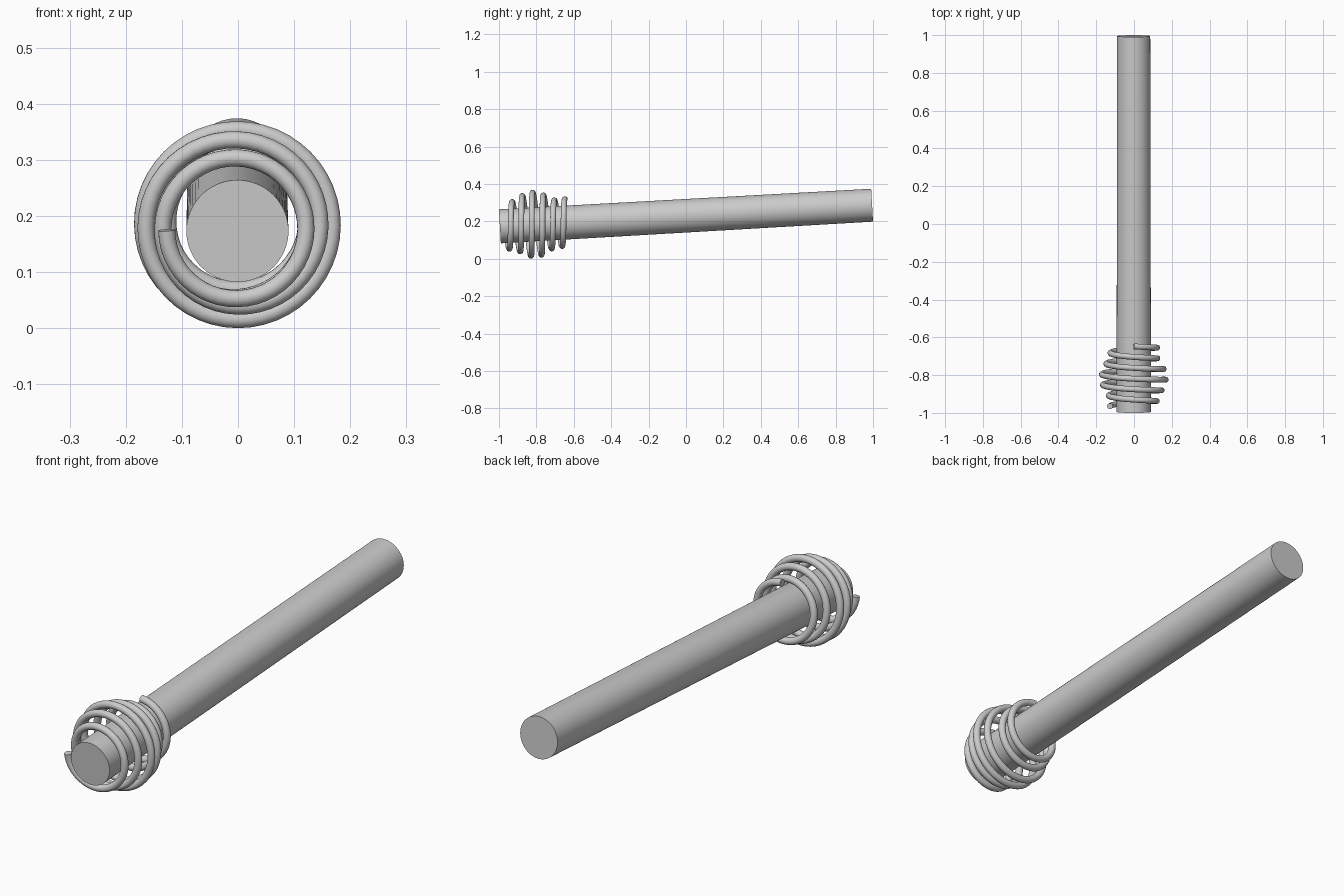
import bpy, math
from mathutils import Vector

if "Cube" in bpy.data.objects:
    bpy.data.objects.remove(bpy.data.objects["Cube"])

FRONT = Vector((-0.001, -0.995, 0.1735))   # rod axis end points
BACK = Vector((-0.002, 0.995, 0.2865))
AXIS = (BACK - FRONT).normalized()
UP = Vector((1, 0, 0)).cross(AXIS)

# Rod: long, slightly tapered, tilted cylinder
bpy.ops.mesh.primitive_cone_add(vertices=64, radius1=0.091, radius2=0.088,
                                depth=(BACK - FRONT).length,
                                location=(FRONT + BACK) / 2,
                                rotation=AXIS.to_track_quat('Z', 'Y').to_euler())
rod = bpy.context.object
rod.name = "rod"
bpy.ops.object.shade_smooth_by_angle(angle=math.radians(40))

# Spring: bulging coil wound round the front end of the rod
RADII = [0.126, 0.122, 0.133, 0.147, 0.163, 0.169, 0.169, 0.158,
         0.145, 0.125, 0.124, 0.124, 0.127]   # one per half turn
TURNS, STEPS = 5.75, 48
Y0, PITCH = -0.965, 0.0565


def radius_at(t):
    i = min(int(t * 2), len(RADII) - 2)
    f = t * 2 - i
    p0, p1 = RADII[max(i - 1, 0)], RADII[i]
    p2, p3 = RADII[i + 1], RADII[min(i + 2, len(RADII) - 1)]
    return 0.5 * (2 * p1 + (p2 - p0) * f + (2 * p0 - 5 * p1 + 4 * p2 - p3) * f ** 2
                  + (3 * p1 - p0 - 3 * p2 + p3) * f ** 3)


curve = bpy.data.curves.new("spring", 'CURVE')
curve.dimensions = '3D'
curve.bevel_depth = 0.0153
curve.bevel_resolution = 6
curve.use_fill_caps = True
spline = curve.splines.new('POLY')
count = int(TURNS * STEPS)
spline.points.add(count)
for k in range(count + 1):
    t = k / STEPS
    a = math.pi + t * math.tau      # left, bottom, right, top
    r = radius_at(t)
    p = (FRONT + AXIS * (Y0 + PITCH * t - FRONT.y)
         + Vector((r * math.cos(a), 0, 0)) + UP * (r * math.sin(a)))
    spline.points[k].co = (*p, 1)
spring = bpy.data.objects.new("spring", curve)
bpy.context.collection.objects.link(spring)

bpy.ops.object.select_all(action='DESELECT')
spring.select_set(True)
bpy.context.view_layer.objects.active = spring
bpy.ops.object.convert(target='MESH')
bpy.ops.object.shade_smooth_by_angle(angle=math.radians(40))
